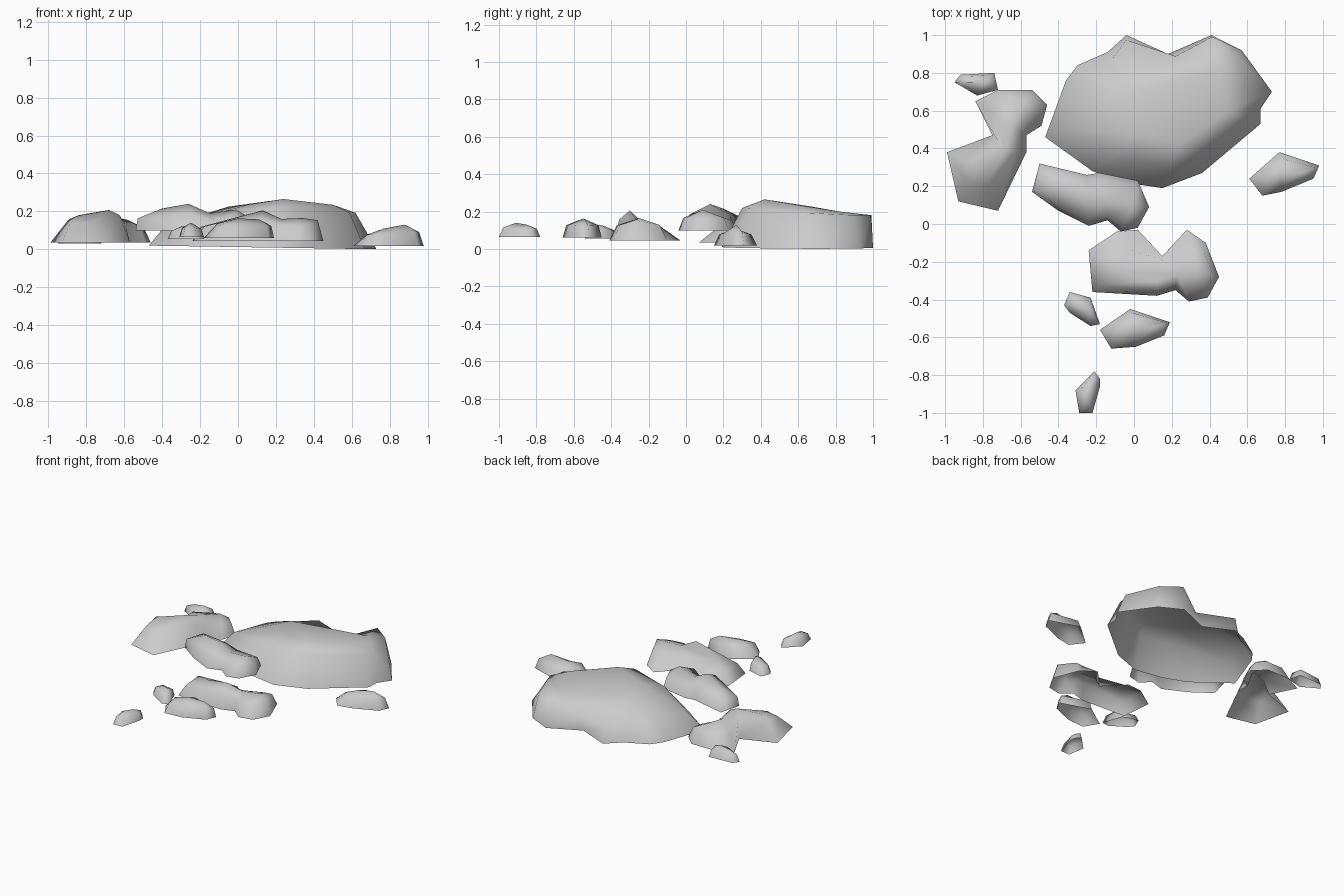
import bpy
import bmesh
from mathutils import Vector

if "Cube" in bpy.data.objects:
    bpy.data.objects.remove(bpy.data.objects["Cube"])

stone = bpy.data.materials.new("grey stone")
stone.use_nodes = True
GREY = (0.6, 0.6, 0.6, 1)
stone.diffuse_color = GREY
stone.node_tree.nodes["Principled BSDF"].inputs["Base Color"].default_value = GREY


def rock(name, base, outline, spine, inset=0.25, rise=0.65, tilt=0):
    """Open-bottomed boulder: a foot outline, a shoulder ring and ridge points.

    Outline corners are x, y and, where they differ, their own shoulder inset and rise.
    """
    spine = [Vector(p) for p in spine]
    bm = bmesh.new()
    ridge = [bm.verts.new(p) for p in spine]
    foot, shoulder, crown = [], [], []
    for x, y, *own in outline:
        p = Vector((x, y, base + tilt * x))
        top = min(range(len(spine)), key=lambda k: (spine[k] - p).to_2d().length)
        corner_inset, corner_rise = own or (inset, rise)
        v = p.lerp(spine[top], corner_inset)
        v.z = p.z + (spine[top].z - p.z) * corner_rise
        foot.append(bm.verts.new(p))
        shoulder.append(bm.verts.new(v))
        crown.append(ridge[top])

    n = len(outline)
    for low, high in ((foot, shoulder), (shoulder, crown)):
        for i in range(n):
            j = (i + 1) % n
            ring = [low[i], low[j], high[j]]
            if high[i] != high[j]:
                ring.append(high[i])
            bm.faces.new(ring)

    # close gaps between ridge points, leaving the underside open
    gaps = [e for e in bm.edges if e.is_boundary and not set(foot) & set(e.verts)]
    if gaps:
        bmesh.ops.holes_fill(bm, edges=gaps, sides=0)
    bmesh.ops.recalc_face_normals(bm, faces=bm.faces)
    if sum(f.normal.z * f.calc_area() for f in bm.faces) < 0:
        bmesh.ops.reverse_faces(bm, faces=bm.faces)
    for f in bm.faces:
        f.smooth = True
    mesh = bpy.data.meshes.new(name)
    bm.to_mesh(mesh)
    bm.free()
    mesh.materials.append(stone)
    obj = bpy.data.objects.new(name, mesh)
    bpy.context.collection.objects.link(obj)


# Main boulder, with a steep two-lobed back
rock("large_boulder", 0.012,
     [(-.47, .46, .2, .5), (-.22, .28), (-.05, .22), (.15, .19), (.36, .27), (.67, .53),
      (.67, .61), (.73, .7), (.57, .92, .25, .9), (.41, 1, .05, .9), (.18, .9, .15, .5),
      (-.04, 1, .08, .5), (-.14, .91, .2, .5), (-.3, .84, .2, .5), (-.36, .76, .2, .5)],
     [(-.05, .68, .225), (.05, .47, .235), (.24, .42, .265), (.5, .6, .235),
      (.45, .82, .2)],
     inset=0.48, rise=0.82, tilt=-0.016)

# Boulders joined in pairs
rock("left_boulder", 0.035,
     [(-.99, .38, .65, .85), (-.93, .12), (-.72, .07), (-.57, .38, .5, .85),
      (-.57, .47, .3, .7), (-.49, .52, .3, .65), (-.46, .63, .3, .65),
      (-.54, .71, .3, .65), (-.72, .71, .3, .65), (-.84, .65, .3, .65),
      (-.75, .47, .4, .65)],
     [(-.84, .33, .18), (-.68, .4, .207), (-.65, .52, .17), (-.58, .63, .155)],
     inset=0.5, rise=0.72)

rock("middle_boulder", 0.1,
     [(-.54, .17, .08, .55), (-.4, .07), (-.24, -.01), (-.14, .02), (-.07, -.04),
      (.02, -.02), (.08, .09), (.02, .23), (-.18, .27), (-.25, .26), (-.5, .32)],
     [(-.4, .2, .215), (-.26, .13, .24), (-.15, .12, .19), (-.01, .09, .21)],
     inset=0.2, rise=0.6)

rock("front_boulder", 0.045,
     [(-.24, -.14), (-.22, -.36), (.12, -.38), (.22, -.35), (.29, -.41), (.39, -.39),
      (.45, -.28, .27, .9), (.38, -.1), (.28, -.03, .5, .65), (.15, -.17),
      (.02, -.03, .5, .6), (-.09, -.04, .5, .6)],
     [(-.08, -.24, .15), (.13, -.3, .205), (.23, -.27, .16), (.34, -.25, .165)],
     inset=0.28, rise=0.7)

# Small loose stones
rock("front_stone", 0.06,
     [(-.18, -.56, .4, .75), (-.12, -.66), (.01, -.65), (.16, -.59), (.19, -.52),
      (-.02, -.45)],
     [(0, -.55, .163), (.11, -.54, .158)], inset=0.18)

rock("front_pebble", 0.055,
     [(-.37, -.43), (-.34, -.47), (-.23, -.54), (-.18, -.53), (-.23, -.39), (-.34, -.36)],
     [(-.3, -.43, .12), (-.23, -.46, .13)])

rock("far_front_pebble", 0.065,
     [(-.31, -.88), (-.29, -1), (-.22, -1), (-.18, -.86), (-.18, -.82), (-.21, -.78)],
     [(-.25, -.91, .14), (-.23, -.85, .13)])

rock("right_stone", 0.018,
     [(.61, .24, .45, .65), (.68, .15), (.78, .17), (.95, .24), (.98, .31), (.77, .38)],
     [(.77, .26, .11), (.88, .27, .13)])

rock("back_left_pebble", 0.03,
     [(-.95, .75), (-.83, .68), (-.72, .71), (-.74, .8), (-.92, .79)],
     [(-.87, .75, .1), (-.79, .75, .11)])
